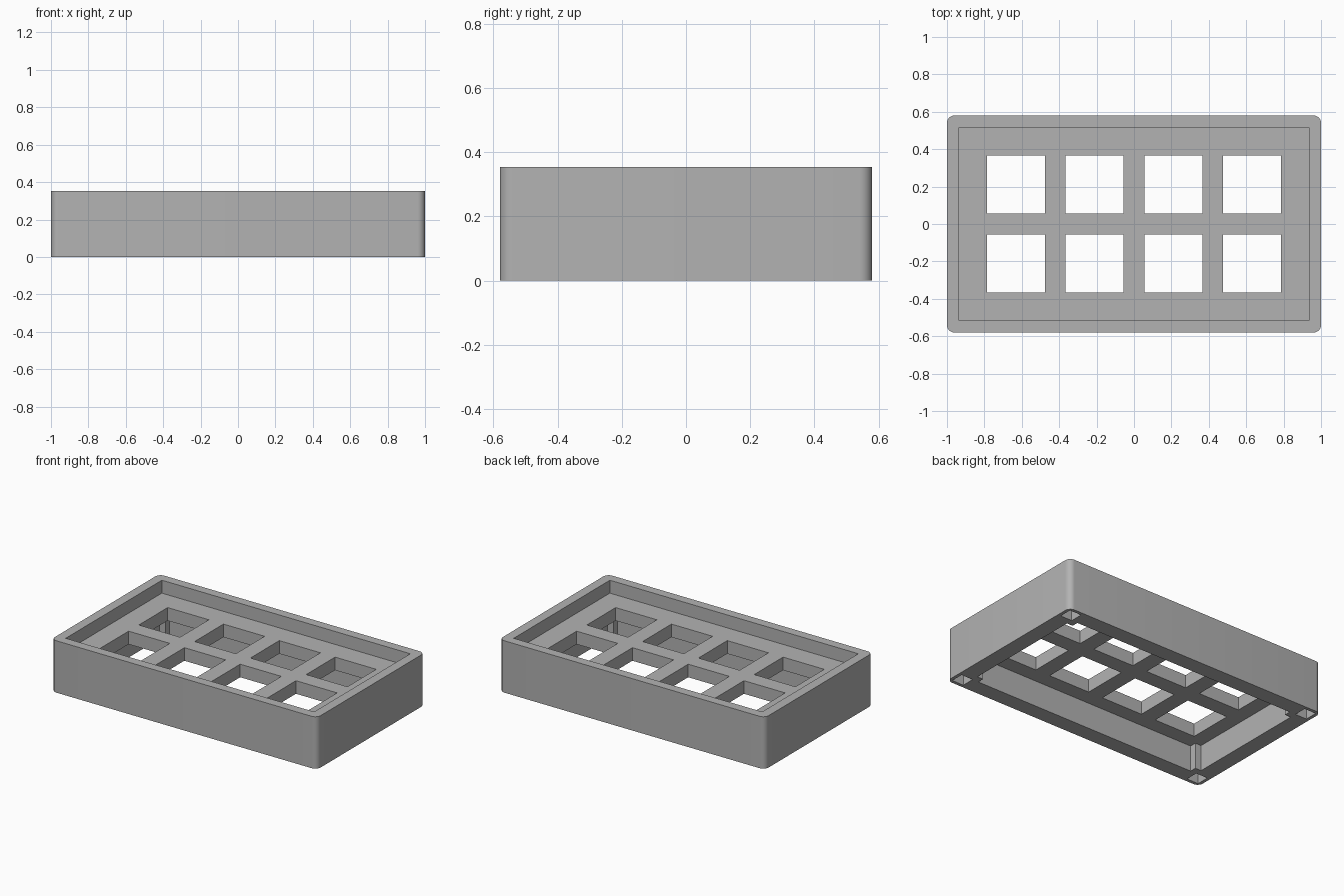
import bpy, bmesh
from math import cos, sin, pi, radians

if "Cube" in bpy.data.objects:
    bpy.data.objects.remove(bpy.data.objects["Cube"], do_unlink=True)

HX, HY, HEIGHT = 1.0, 0.58, 0.353
PLATE_TOP, PLATE_BOTTOM = 0.265, 0.176
RADIUS = 0.04

grey = bpy.data.materials.new("plain_grey")
grey.use_nodes = True
grey.diffuse_color = (0.45, 0.45, 0.45, 1)
grey.node_tree.nodes["Principled BSDF"].inputs["Base Color"].default_value = (0.45, 0.45, 0.45, 1)


def prisms(name, outlines, z0, z1):
    """Extrude each closed xy outline from z0 to z1, all in one object."""
    bm = bmesh.new()
    for outline in outlines:
        base = bm.faces.new([bm.verts.new((x, y, z0)) for x, y in outline])
        top = bmesh.ops.extrude_face_region(bm, geom=[base])["geom"]
        verts = [g for g in top if isinstance(g, bmesh.types.BMVert)]
        bmesh.ops.translate(bm, verts=verts, vec=(0, 0, z1 - z0))
    bmesh.ops.recalc_face_normals(bm, faces=bm.faces)
    mesh = bpy.data.meshes.new(name)
    bm.to_mesh(mesh)
    bm.free()
    mesh.materials.append(grey)
    obj = bpy.data.objects.new(name, mesh)
    bpy.context.collection.objects.link(obj)
    return obj


def rect(cx, cy, hx, hy):
    return [(cx - hx, cy - hy), (cx + hx, cy - hy), (cx + hx, cy + hy), (cx - hx, cy + hy)]


def rounded_rect(hx, hy, r, steps=8):
    points = []
    for i, (sx, sy) in enumerate([(1, 1), (-1, 1), (-1, -1), (1, -1)]):
        for k in range(steps + 1):
            a = (i + k / steps) * pi / 2
            points.append((sx * (hx - r) + r * cos(a), sy * (hy - r) + r * sin(a)))
    return points


def notched_rect(hx, hy, n):
    """Rectangle with a square step left standing in each corner."""
    corner = [(hx, hy - n), (hx - n, hy - n), (hx - n, hy)]
    points = []
    for sx, sy in [(1, 1), (-1, 1), (-1, -1), (1, -1)]:
        part = [(sx * x, sy * y) for x, y in corner]
        points += part if sx * sy > 0 else part[::-1]
    return points


def cut(target, cutter):
    cutter.hide_render = True
    mod = target.modifiers.new("cut", "BOOLEAN")
    mod.operation, mod.solver, mod.object = "DIFFERENCE", "EXACT", cutter
    bpy.ops.object.modifier_apply(modifier=mod.name)
    bpy.data.objects.remove(cutter, do_unlink=True)


# Case body
case = prisms("case", [rounded_rect(HX, HY, RADIUS)], 0, HEIGHT)
bpy.ops.object.select_all(action="DESELECT")
bpy.context.view_layer.objects.active = case
case.select_set(True)

# Recess above the plate and cavity with corner posts below it
cut(case, prisms("recess_cutter", [rect(0, 0, 0.935, 0.517)], PLATE_TOP, HEIGHT + 0.1))
cut(case, prisms("cavity_cutter", [notched_rect(0.89, 0.47, 0.045)], -0.1, PLATE_BOTTOM))

# Two rows of four square openings through the plate
windows = [rect(0.42 * (i - 1.5), 0.42 * (j - 0.5), 0.155, 0.155) for i in range(4) for j in range(2)]
cut(case, prisms("window_cutter", windows, PLATE_BOTTOM - 0.05, PLATE_TOP + 0.05))

# Square sockets in the underside of the corner posts
sockets = [rect(sx * (HX - 0.066), sy * (HY - 0.066), 0.044, 0.044) for sx in (-1, 1) for sy in (-1, 1)]
cut(case, prisms("socket_cutter", sockets, -0.1, PLATE_BOTTOM))

bpy.ops.object.shade_smooth_by_angle(angle=radians(30))
